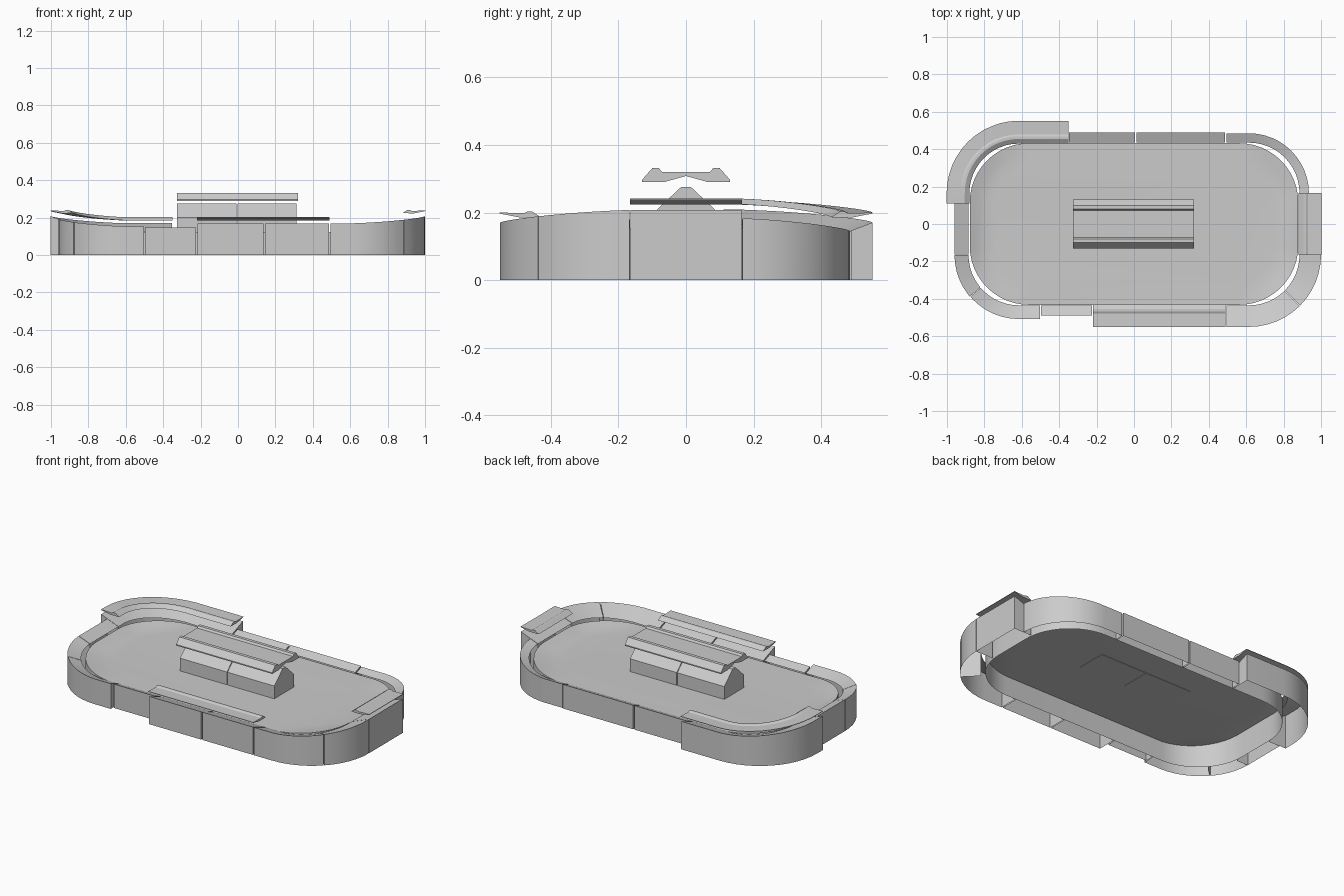
import bpy, math

if "Cube" in bpy.data.objects:
    bpy.data.objects.remove(bpy.data.objects["Cube"])

CX, CY, R = 0.615, 0.165, 0.27      # corner centres and inner corner radius
LIFT = 0.038                        # rise of the stands toward the two ends
STEPS = 12


def make(name, verts, faces):
    me = bpy.data.meshes.new(name)
    me.from_pydata(verts, [], faces)
    ob = bpy.data.objects.new(name, me)
    bpy.context.collection.objects.link(ob)
    bpy.ops.object.select_all(action='DESELECT')
    ob.select_set(True)
    bpy.context.view_layer.objects.active = ob
    bpy.ops.object.mode_set(mode='EDIT')
    bpy.ops.mesh.select_all(action='SELECT')
    bpy.ops.mesh.normals_make_consistent(inside=False)
    bpy.ops.object.mode_set(mode='OBJECT')
    bpy.ops.object.shade_smooth_by_angle(angle=math.radians(25))
    return ob


# Rounded loop: u 0-1 east, 1-2 corner, 2-3 north, 3-4 corner, 4-5 west ... 8
def loop_point(u):
    i, f = int(u) % 8, u - int(u)
    corners = [(CX, -CY), (CX, CY), (-CX, CY), (-CX, -CY)]
    k = i // 2
    if i % 2 == 0:
        a, b = corners[k], corners[(k + 1) % 4]
        x, y = a[0] + (b[0] - a[0]) * f, a[1] + (b[1] - a[1]) * f
        t = k * math.pi / 2
        lift = 1 - k % 2
    else:
        x, y = corners[(k + 1) % 4]
        t = (k + f) * math.pi / 2
        s = 0.5 * f + 0.5 * f * f * (3 - 2 * f)
        lift = s if k % 2 else 1 - s
    nx, ny = math.cos(t), math.sin(t)
    return x + R * nx, y + R * ny, nx, ny, lift


def north(x): return 2 + (CX - x) / (2 * CX)
def south(x): return 6 + (x + CX) / (2 * CX)
def west(y): return 4 + (CY - y) / (2 * CY)


# Sweep a (distance out, height, follows lift) profile along part of the loop
def sweep(name, prof, u0, u1, skip_last=False):
    us = {u0, u1}
    for i in range(8 * STEPS + 1):
        u = i / STEPS
        if u0 < u < u1 and (int(u) % 2 or u == int(u)):
            us.add(u)
    us = sorted(us)
    n, verts, faces = len(prof), [], []
    for u in us:
        x, y, nx, ny, lift = loop_point(u)
        verts += [(x + nx * d, y + ny * d, z + LIFT * lift * m) for d, z, m in prof]
    for i in range(len(us) - 1):
        for j in range(n - 1 if skip_last == 0 else n - 2):
            a = i * n + j
            faces.append((a, a + 1, a + n + 1, a + n))
        if not skip_last:
            a = i * n
            faces.append((a + n - 1, a, a + n, a + 2 * n - 1))
    last = (len(us) - 1) * n
    faces += [tuple(range(n)), tuple(range(last, last + n))]
    return make(name, verts, faces)


# Stands, open underneath, with differing depths
sections = [
    (0, 1, .115), (1, north(.49), .05), (north(.49), north(.01), .055),
    (north(.01), north(-.35), .055), (north(-.35), west(.11), .117),
    (west(.11), 5, .075), (5, 5.45, .075), (5.45, south(-.5), .073),
    (south(-.5), south(-.22), .053), (south(-.22), south(.14), .115),
    (south(.14), south(.49), .115), (south(.49), 7.5, .115), (7.5, 8, .115)]
for i, (a, b, d) in enumerate(sections):
    prof = [(0, .126, 1), (d, .126 + .38 * d, 1), (d, 0, 0), (0, 0, 0)]
    sweep(f"stand_{i + 1}", prof, a + .003, b - .003, True)

# Canopies floating above the deep stands
roof = [(-.005, .186, 1), (.02, .203, 1), (.034, .203, 1), (.044, .198, 1),
        (.117, .2, 1), (.117, .197, 1), (.055, .185, 1)]
sweep("canopy_east", roof, 0, 1)
sweep("canopy_corner", roof, north(-.35), west(.11))
sweep("canopy_south", roof, south(-.22), south(.49))


# Floor tray: flat middle, edge banked up toward the ends, skirt to the ground
def floor_ring(inset, z, follow):
    hx, hy, r = .878 - inset, .432 - inset, .315 - inset
    ring = []
    for k, (sx, sy) in enumerate([(1, 1), (-1, 1), (-1, -1), (1, -1)]):
        for s in range(STEPS + 1):
            f = s / STEPS
            t = (k + f) * math.pi / 2
            lift = f if k % 2 else 1 - f
            ring.append((sx * (hx - r) + r * math.cos(t),
                         sy * (hy - r) + r * math.sin(t), z + LIFT * lift * follow))
    return ring


rings = [floor_ring(0, 0, 0)] + [floor_ring(i, .122, f) for i, f in
                                 [(0, .95), (.03, .6), (.06, .3), (.09, .1), (.13, 0)]]
n = len(rings[0])
verts = [v for ring in rings for v in ring]
faces = [(r * n + i, r * n + (i + 1) % n, (r + 1) * n + (i + 1) % n, (r + 1) * n + i)
         for r in range(len(rings) - 1) for i in range(n)]
faces.append(tuple(range((len(rings) - 1) * n, len(rings) * n)))
make("floor_tray", verts, faces)


# Extrude a mirrored (y, z) half profile along x
def prism(name, half, x0, x1):
    prof = half + [(-y, z) for y, z in reversed(half) if y > 0]
    m = len(prof)
    verts = [(x, y, z) for x in (x0, x1) for y, z in prof]
    faces = [(i, (i + 1) % m, m + (i + 1) % m, m + i) for i in range(m)]
    faces += [tuple(range(m)), tuple(range(m, 2 * m))]
    return make(name, verts, faces)


# Central hall in two halves with its floating roof
hall = [(.015, .275), (.095, .2), (.095, .12)]
prism("hall_left", hall, -.325, -.008)
prism("hall_right", hall, -.004, .312)
prism("hall_roof", [(0, .308), (.065, .29), (.13, .29), (.13, .297), (.1, .331),
                    (.08, .331), (.071, .32)], -.327, .322)
